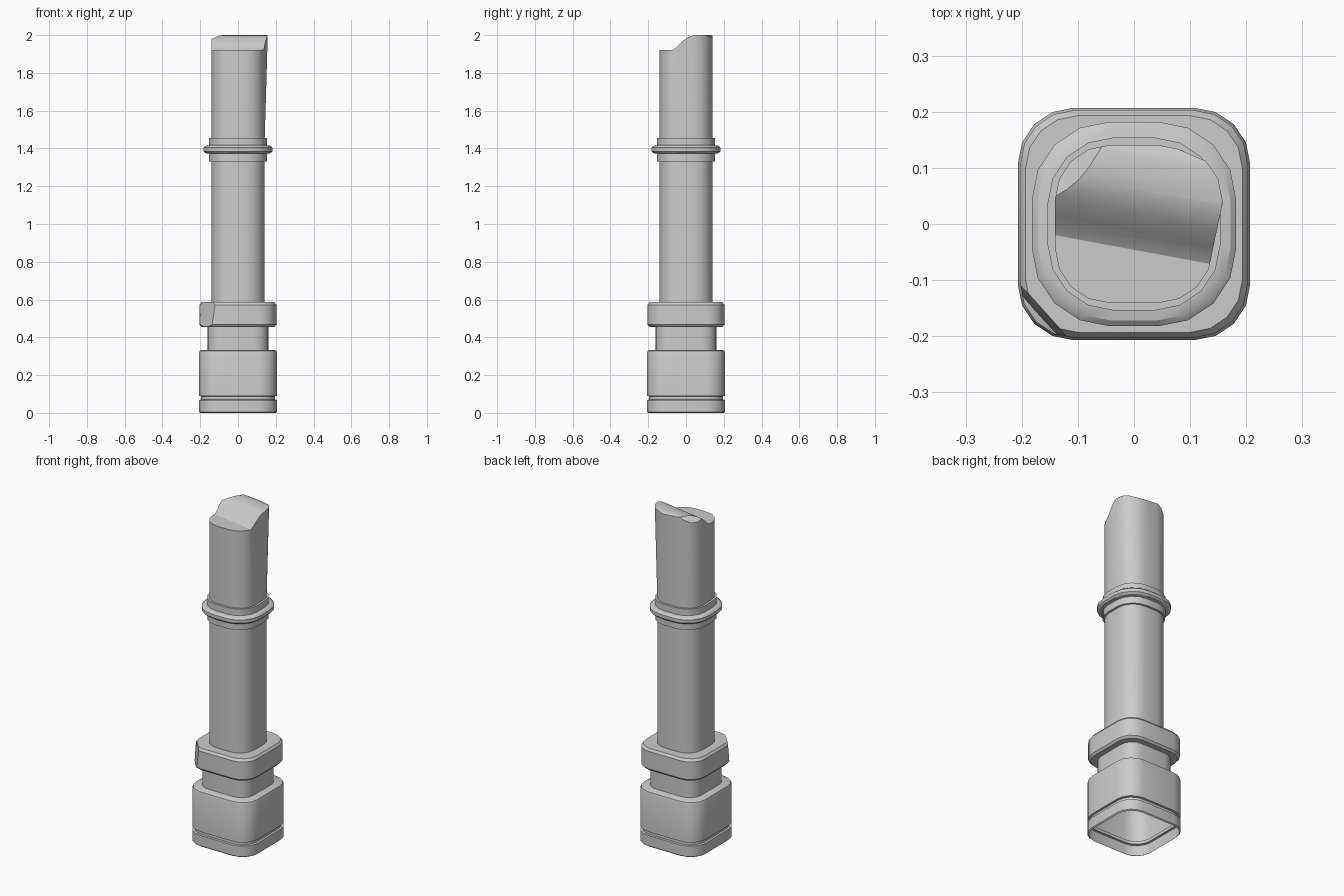
import bpy, bmesh, math
from mathutils import Vector

if "Cube" in bpy.data.objects:
    bpy.data.objects.remove(bpy.data.objects["Cube"])


def ring(h, r, seg):
    """Rounded square outline of half width h and corner radius r."""
    pts = []
    for q in range(4):
        a0 = q * math.pi / 2
        cx = (h - r) * (1 if q in (0, 3) else -1)
        cy = (h - r) * (1 if q in (0, 1) else -1)
        for i in range(seg + 1):
            a = a0 + math.pi / 2 * i / seg
            pts.append((cx + r * math.cos(a), cy + r * math.sin(a)))
    return pts


def loft(name, profile, round_ratio, seg, bottom=True):
    """Stack rounded squares given as (half width, z)."""
    bm = bmesh.new()
    rows = [[bm.verts.new((x, y, z)) for x, y in ring(h, h * round_ratio, seg)]
            for h, z in profile]
    n = len(rows[0])
    for a, b in zip(rows, rows[1:]):
        for i in range(n):
            j = (i + 1) % n
            bm.faces.new((a[i], a[j], b[j], b[i]))
    bm.faces.new(rows[-1])
    if bottom:
        bm.faces.new(rows[0][::-1])
    return finish(name, bm)


def finish(name, bm):
    me = bpy.data.meshes.new(name)
    bm.to_mesh(me)
    bm.free()
    ob = bpy.data.objects.new(name, me)
    bpy.context.collection.objects.link(ob)
    return ob


def select(ob):
    bpy.ops.object.select_all(action='DESELECT')
    ob.select_set(True)
    bpy.context.view_layer.objects.active = ob


def chip(ob, co, no):
    """Slice off everything on the normal side of a plane and cap it."""
    bm = bmesh.new()
    bm.from_mesh(ob.data)
    res = bmesh.ops.bisect_plane(bm, geom=bm.verts[:] + bm.edges[:] + bm.faces[:],
                                 plane_co=co, plane_no=no, clear_outer=True)
    edges = [e for e in res['geom_cut'] if isinstance(e, bmesh.types.BMEdge)]
    bmesh.ops.holes_fill(bm, edges=edges)
    bmesh.ops.recalc_face_normals(bm, faces=bm.faces[:])
    bm.to_mesh(ob.data)
    bm.free()


# Hollow plinth with a groove
base = loft("base", [(.201, 0), (.207, .006), (.207, .068), (.196, .07), (.196, .088),
                     (.207, .09), (.207, .315), (.203, .328), (.193, .334)],
            .48, 4, bottom=False)

# Neck and block above the plinth, with one chipped corner
neck = loft("neck", [(.161, .33), (.161, .46)], .48, 4)
block = loft("block", [(.193, .455), (.203, .467), (.203, .572), (.193, .586)], .48, 4)
chip(block, (-.162, -.162, .52), Vector((-1, -.9, .12)).normalized())

# Stepped collar
collar = loft("collar", [(.154, 1.33), (.154, 1.372), (.172, 1.375), (.182, 1.385),
                         (.182, 1.405), (.172, 1.414), (.154, 1.417), (.154, 1.456)],
              .76, 4)

# Shaft, flaring out a little on the right towards the top
shaft = loft("shaft", [(.141, .58), (.141, 1.44), (.141, 2.05)], .7, 4)
for v in shaft.data.vertices:
    if v.co.z > 2 and v.co.x > .1 and v.co.y > 0:
        v.co.x += .018

# Broken top: remove what lies above a wavy profile swept across the shaft
wave = [(-.4, 1.92), (-.046, 1.92), (-.028, 1.932), (-.01, 1.95), (.018, 1.975),
        (.04, 1.989), (.062, 1.997), (.085, 2.0), (.125, 2.0), (.145, 1.992),
        (.17, 1.972), (.4, 1.9), (.4, 2.3), (-.4, 2.3)]
bm = bmesh.new()
left, right = [[bm.verts.new((x, y - .185 * x, z)) for y, z in wave] for x in (-.3, .3)]
for i in range(len(wave)):
    j = (i + 1) % len(wave)
    bm.faces.new((left[i], left[j], right[j], right[i]))
bm.faces.new(left)
bm.faces.new(right)
bmesh.ops.recalc_face_normals(bm, faces=bm.faces[:])
cutter = finish("break_cutter", bm)
cutter.hide_render = True
mod = shaft.modifiers.new("break", 'BOOLEAN')
mod.operation = 'DIFFERENCE'
mod.solver = 'EXACT'
mod.object = cutter
select(shaft)
bpy.ops.object.modifier_apply(modifier=mod.name)
bpy.data.objects.remove(cutter)
chip(shaft, (-.1, .09, 1.99), Vector((-.6, .38, .75)).normalized())

for ob in (base, neck, block, collar, shaft):
    select(ob)
    bpy.ops.object.shade_smooth_by_angle(angle=math.radians(32))
